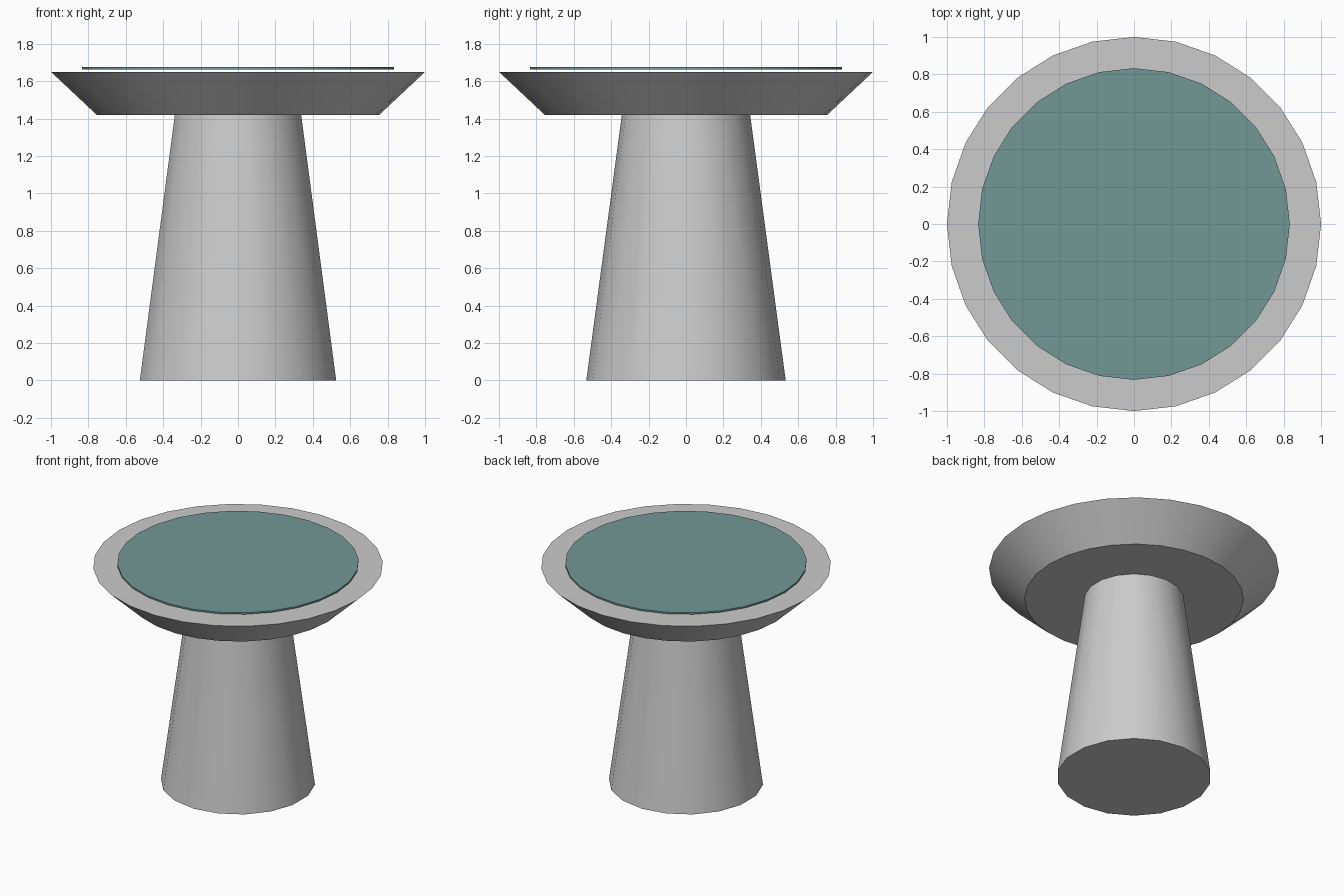
import bpy
import math

if "Cube" in bpy.data.objects:
    bpy.data.objects.remove(bpy.data.objects["Cube"])


def frustum(name, sides, r_bottom, r_top, z_bottom, z_top):
    """Capped tapered cylinder with smooth sides and crisp rims."""
    bpy.ops.mesh.primitive_cone_add(
        vertices=sides, radius1=r_bottom, radius2=r_top,
        depth=z_top - z_bottom, location=(0, 0, (z_bottom + z_top) / 2))
    obj = bpy.context.object
    obj.name = name
    bpy.ops.object.shade_smooth_by_angle(angle=math.radians(30))
    return obj


# Tapered column standing on the ground
frustum("pedestal", 18, 0.533, 0.343, 0.0, 1.42)

# Flared basin
frustum("basin", 28, 0.755, 1.0, 1.42, 1.65)

# Thin water disc just above the basin
water = frustum("water", 28, 0.833, 0.833, 1.663, 1.675)
mat = bpy.data.materials.new("water_teal")
mat.diffuse_color = (0.17, 0.31, 0.30, 1.0)
mat.use_nodes = True
mat.node_tree.nodes["Principled BSDF"].inputs["Base Color"].default_value = mat.diffuse_color
water.data.materials.append(mat)
